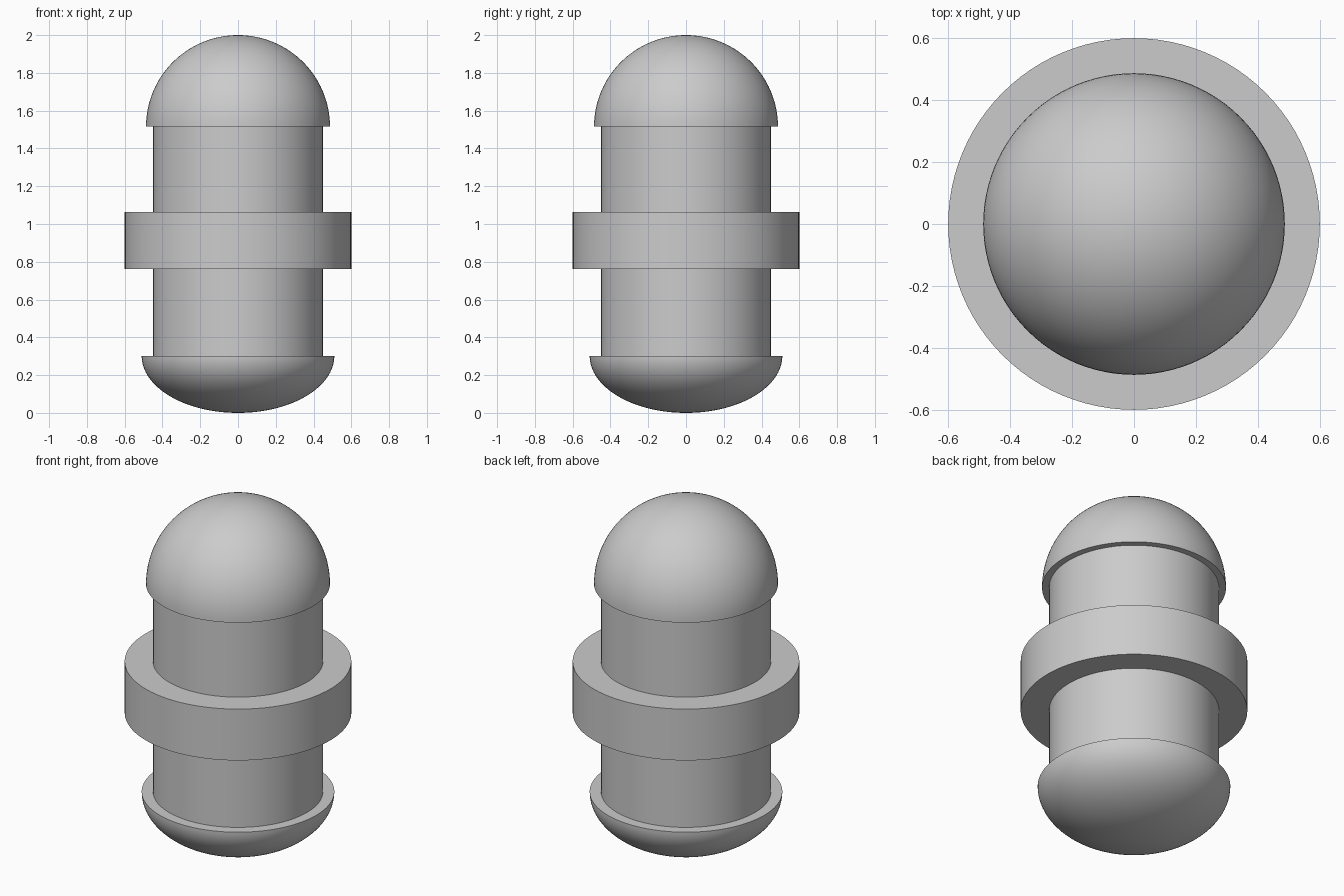
import bpy
import bmesh
from math import cos, sin, pi, radians

cube = bpy.data.objects.get("Cube")
if cube:
    bpy.data.objects.remove(cube, do_unlink=True)

SIDES = 96

grey = bpy.data.materials.new("plain grey")
grey.use_nodes = True
colour = (0.6, 0.6, 0.6, 1)
grey.diffuse_color = colour
grey.node_tree.nodes["Principled BSDF"].inputs["Base Color"].default_value = colour


def lathe(name, profile):
    """Spin a profile of (radius, height) points, from axis to axis, around z."""
    bm = bmesh.new()
    verts = [bm.verts.new((r, 0, z)) for r, z in profile]
    edges = [bm.edges.new(pair) for pair in zip(verts, verts[1:])]
    bmesh.ops.spin(bm, geom=verts + edges, cent=(0, 0, 0), axis=(0, 0, 1),
                   angle=2 * pi, steps=SIDES, use_merge=True)
    bmesh.ops.remove_doubles(bm, verts=bm.verts, dist=1e-5)
    bmesh.ops.recalc_face_normals(bm, faces=bm.faces)
    mesh = bpy.data.meshes.new(name)
    bm.to_mesh(mesh)
    bm.free()
    mesh.materials.append(grey)
    obj = bpy.data.objects.new(name, mesh)
    bpy.context.collection.objects.link(obj)
    bpy.ops.object.select_all(action="DESELECT")
    obj.select_set(True)
    bpy.context.view_layer.objects.active = obj
    bpy.ops.object.shade_smooth_by_angle(angle=radians(30))


def drum(name, radius, low, high):
    lathe(name, [(0, low), (radius, low), (radius, high), (0, high)])


def half_ball(name, radius, rim, pole, steps=32):
    """Closed half ellipsoid with a flat face at the rim height."""
    arc = [(radius * cos(a), rim + (pole - rim) * sin(a))
           for a in (i * pi / 2 / steps for i in range(steps))]
    lathe(name, [(0, rim)] + arc + [(0, pole)])


# Body, middle collar and rounded ends
drum("body", 0.45, 0.25, 1.56)
drum("middle_collar", 0.6, 0.763, 1.063)
half_ball("top_dome", 0.487, 1.515, 2.0)
half_ball("bottom_bowl", 0.51, 0.302, 0.0)
